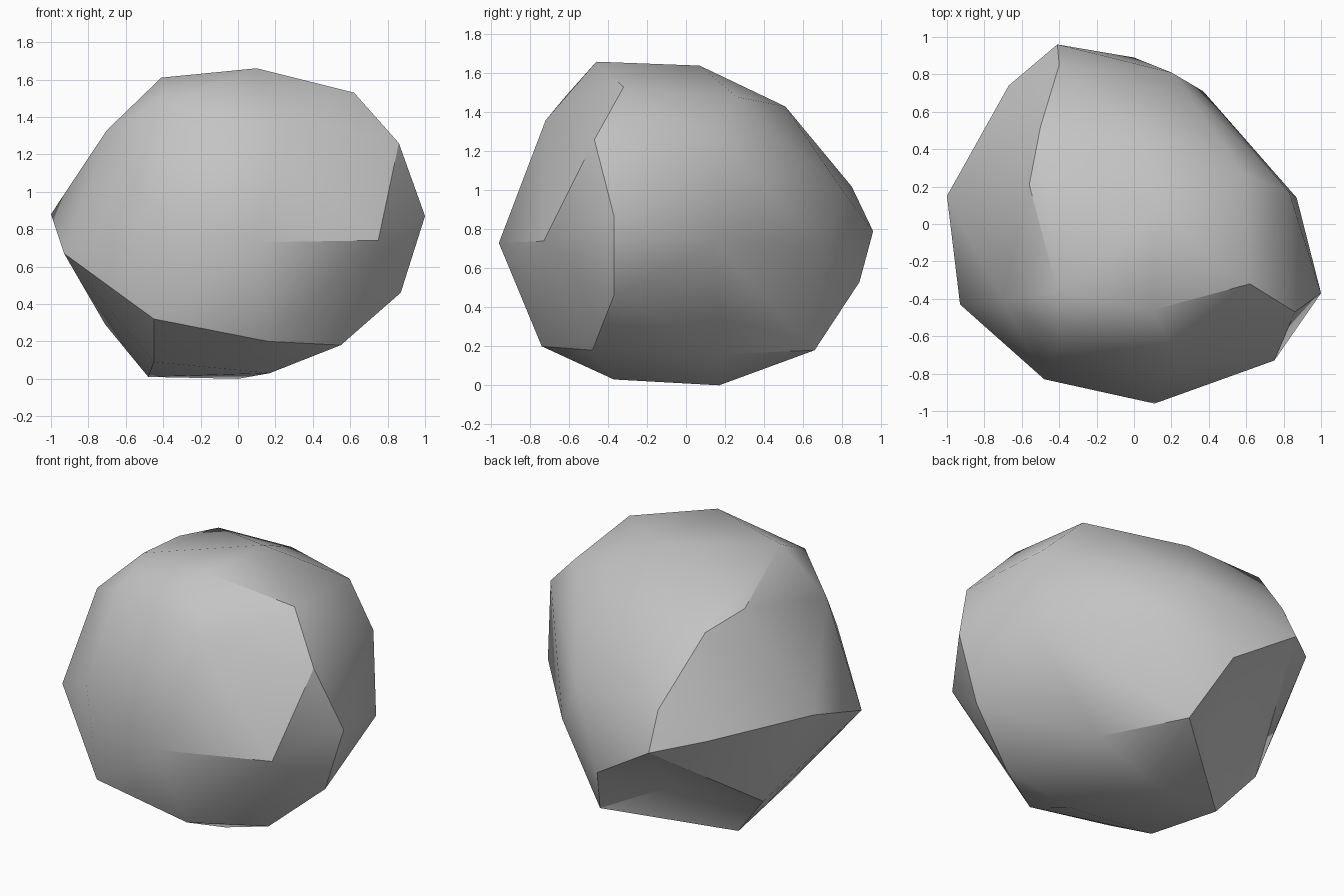
import bpy
import bmesh
import math
from mathutils import Vector

default_cube = bpy.data.objects.get("Cube")
if default_cube:
    bpy.data.objects.remove(default_cube, do_unlink=True)

# Corner points of the boulder, grouped by level
crown = [
    (.1, -.46, 1.66), (.62, -.32, 1.53), (-.4, -.62, 1.48), (-.41, -.36, 1.61),
    (.6, .26, 1.48), (.13, .07, 1.64), (.02, .51, 1.43), (-.5, .52, 1.41),
    (-.56, .21, 1.46),
]
shoulder = [
    (.86, -.47, 1.26), (.23, -.72, 1.36), (-.7, -.41, 1.33), (.83, .17, 1.25),
    (-.4, .85, 1.02), (.2, .81, .99),
]
waist = [
    (1, -.37, .87), (.75, -.73, .74), (.11, -.96, .73), (-.48, -.83, .93),
    (-.93, -.43, .67), (-1, .15, .88), (.87, .14, .73), (-.41, .96, .79),
    (-.67, .74, .85), (.37, .71, .7), (0, .89, .53),
]
foot = [
    (.87, -.37, .46), (.55, -.48, .18), (.16, -.74, .2), (-.45, -.77, .32),
    (-.71, .24, .29), (.14, .66, .18), (.42, .19, .16),
]
base = [(.17, -.37, .03), (-.48, .16, .01), (-.45, -.38, .09), (0, .17, 0)]

# One hollow corner low on the back: wrapped from outside, then pushed in
hollow = Vector((-.22, .41, .33))
hollow_outward = Vector((-.43, .65, -.62))


def make_material(name, colour):
    material = bpy.data.materials.new(name)
    material.use_nodes = True
    material.diffuse_color = colour
    for node in material.node_tree.nodes:
        if node.type == 'BSDF_PRINCIPLED':
            node.inputs["Base Color"].default_value = colour
            node.inputs["Roughness"].default_value = .9
    return material


def build_boulder():
    bm = bmesh.new()
    for level in (crown, shoulder, waist, foot, base):
        for corner in level:
            bm.verts.new(corner)
    hollow_vert = bm.verts.new(hollow + hollow_outward * .21)

    # Wrap the corners in facets and drop anything left inside
    bmesh.ops.convex_hull(bm, input=list(bm.verts), use_existing_faces=False)
    if hollow_vert.is_valid:
        hollow_vert.co = hollow
    loose = [vert for vert in bm.verts if not vert.link_faces]
    bmesh.ops.delete(bm, geom=loose, context='VERTS')
    bmesh.ops.recalc_face_normals(bm, faces=list(bm.faces))

    mesh = bpy.data.meshes.new("boulder")
    bm.to_mesh(mesh)
    bm.free()
    boulder = bpy.data.objects.new("boulder", mesh)
    bpy.context.collection.objects.link(boulder)
    return boulder


boulder = build_boulder()
boulder.data.materials.append(make_material("stone grey", (.55, .55, .55, 1)))

# Soft facets with crisp main ridges
bpy.ops.object.select_all(action='DESELECT')
boulder.select_set(True)
bpy.context.view_layer.objects.active = boulder
bpy.ops.object.shade_smooth_by_angle(angle=math.radians(30))
